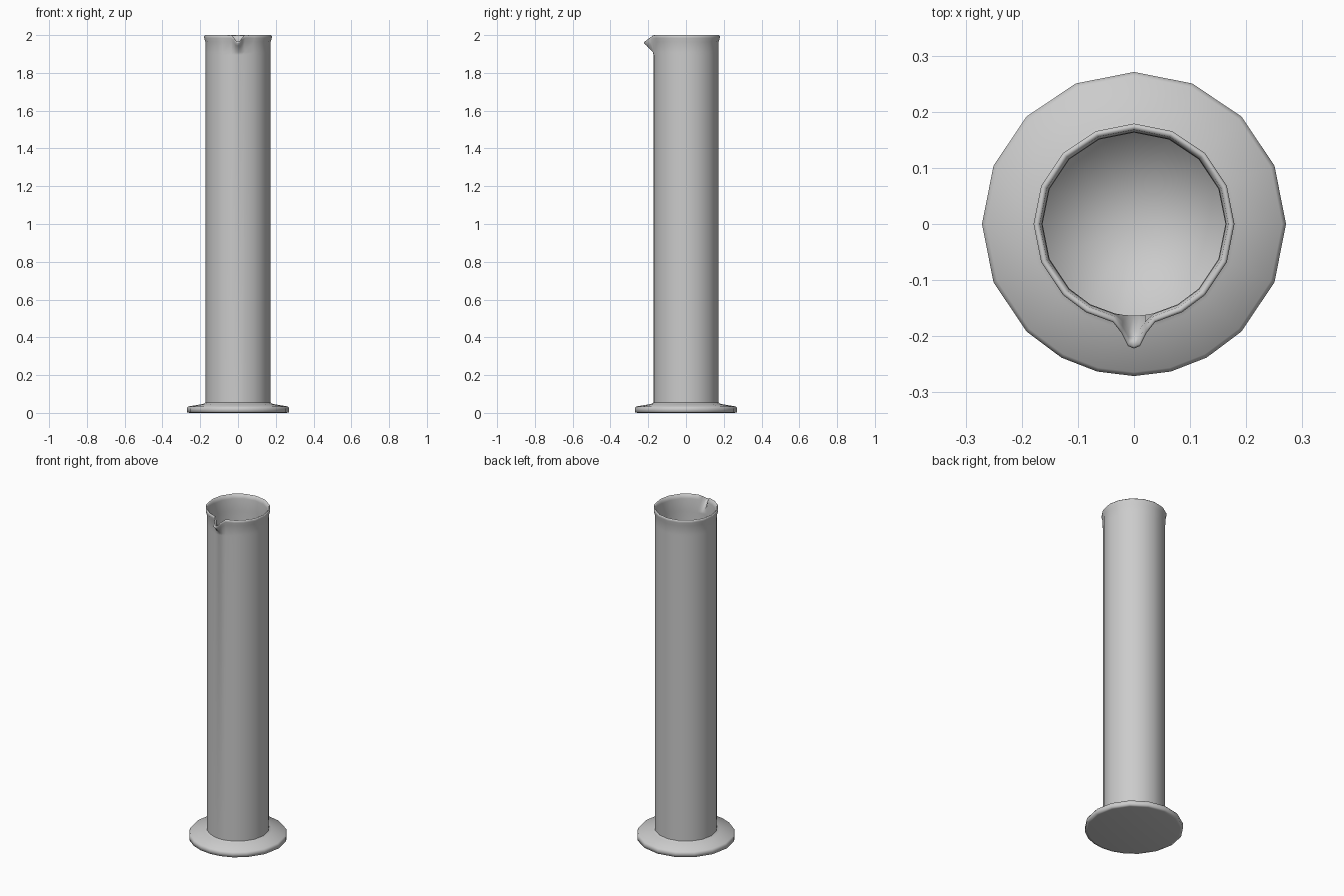
import bpy, bmesh
from math import radians, sin, cos

if "Cube" in bpy.data.objects:
    bpy.data.objects.remove(bpy.data.objects["Cube"])

grey = bpy.data.materials.new("dark_grey")
grey.diffuse_color = (0.55, 0.55, 0.55, 1)
grey.use_nodes = True
grey.node_tree.nodes["Principled BSDF"].inputs["Base Color"].default_value = grey.diffuse_color


def lathe(name, profile, angles):
    """Revolve (radius, z, spout push, spout drop) rows; angle 0 is the front (-y)."""
    bm = bmesh.new()
    rings = []
    for r, z, push, drop in profile:
        if r == 0:
            rings.append([bm.verts.new((0, 0, z))])
            continue
        ring = []
        for a in angles:
            w = 1.0 if a == 0 else 0.9 if abs(a) < 4 else 0.4 if abs(a) < 8 else 0
            t = radians(a)
            # the spout keeps its base x and slides forward
            ring.append(bm.verts.new((r * sin(t), -r * cos(t) - push * w, z - drop * w)))
        rings.append(ring)
    n = len(angles)
    for lo, hi in zip(rings, rings[1:]):
        for i in range(n):
            j = (i + 1) % n
            if len(lo) == 1:
                bm.faces.new((lo[0], hi[j], hi[i]))
            elif len(hi) == 1:
                bm.faces.new((lo[i], lo[j], hi[0]))
            else:
                bm.faces.new((lo[i], lo[j], hi[j], hi[i]))
    bmesh.ops.recalc_face_normals(bm, faces=bm.faces)
    # fully smooth, so the floor and wall blend into each other
    for f in bm.faces:
        f.smooth = True
    mesh = bpy.data.meshes.new(name)
    bm.to_mesh(mesh)
    bm.free()
    mesh.materials.append(grey)
    obj = bpy.data.objects.new(name, mesh)
    bpy.context.collection.objects.link(obj)
    return obj


def mirrored(half):
    return [-a for a in reversed(half) if a not in (0, 180)] + half


# Sixteen-sided outline, divided more finely around the front
back = [45, 67.5, 90, 112.5, 135, 157.5, 180]

# Foot: wide disc with a softened edge and a small fillet up to the tube
lathe("base", [(0, 0, 0, 0), (0.255, 0, 0, 0), (0.271, 0.003, 0, 0),
               (0.271, 0.024, 0, 0), (0.264, 0.034, 0, 0),
               (0.185, 0.047, 0, 0), (0.172, 0.055, 0, 0)],
      mirrored([0, 14, 28.5] + back))

# Tube: outer wall, flared rim with pouring spout, inner wall and floor
lathe("tube", [(0.172, 0.045, 0, 0), (0.172, 1.895, 0, 0), (0.172, 1.91, 0.004, 0),
               (0.173, 1.965, 0.034, 0.022),
               (0.179, 1.985, 0.043, 0.028), (0.179, 1.995, 0.043, 0.033),
               (0.175, 2.0, 0.043, 0.034), (0.168, 1.996, 0.038, 0.034),
               (0.164, 1.975, 0.028, 0.028), (0.163, 1.91, 0, 0), (0.163, 1.895, 0, 0),
               (0.163, 0.06, 0, 0), (0, 0.06, 0, 0)],
      mirrored([0, 3.4, 7, 12, 28.5] + back))
